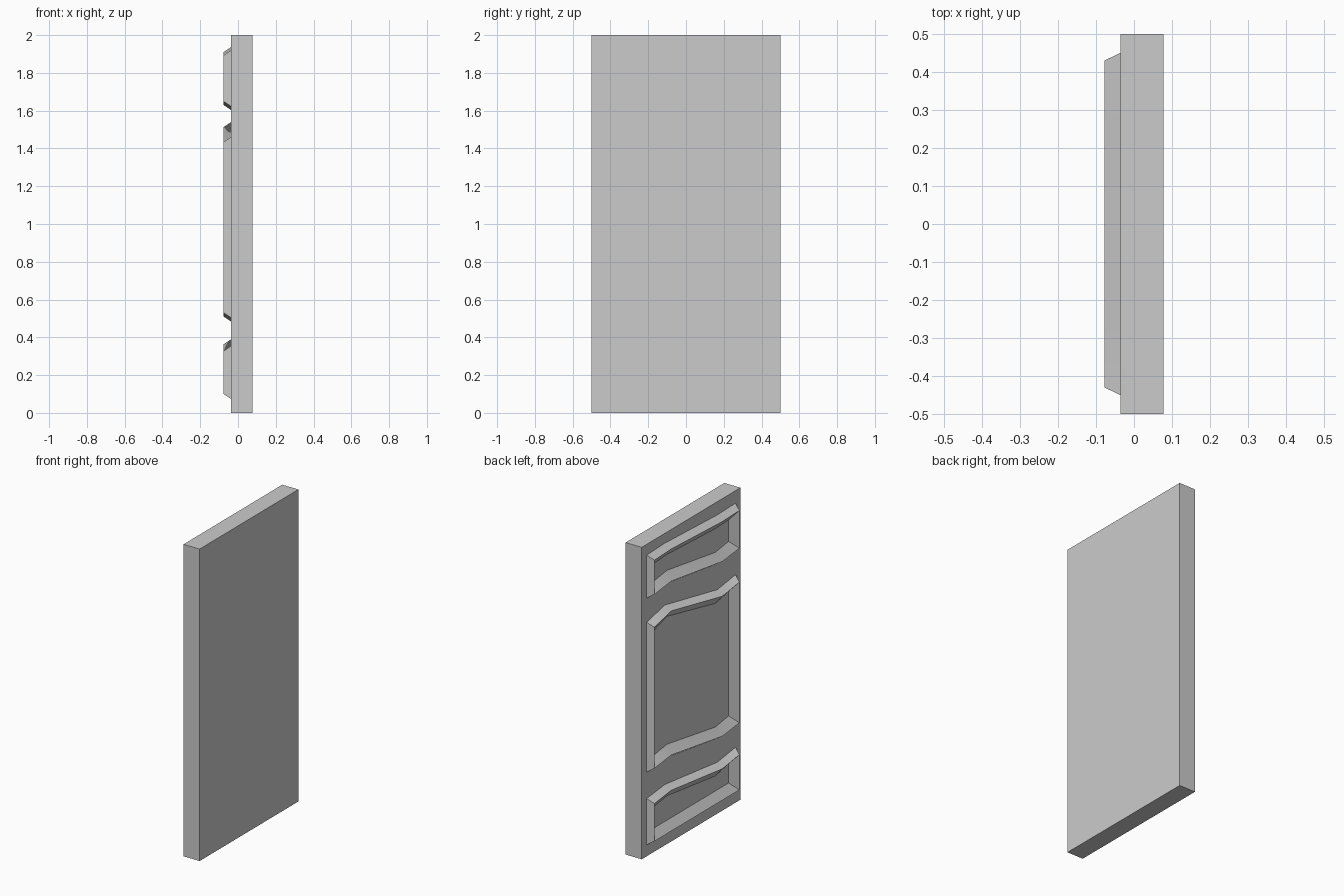
import bpy, bmesh

if "Cube" in bpy.data.objects:
    bpy.data.objects.remove(bpy.data.objects["Cube"])

BASE_X, RIDGE_X, REAR_X = -0.036, -0.078, 0.078


def finish(bm, name):
    bmesh.ops.recalc_face_normals(bm, faces=bm.faces)
    me = bpy.data.meshes.new(name)
    bm.to_mesh(me)
    bm.free()
    ob = bpy.data.objects.new(name, me)
    bpy.context.collection.objects.link(ob)
    return ob


# Door slab
bm = bmesh.new()
bmesh.ops.create_cube(bm, size=1)
for v in bm.verts:
    v.co.x = REAR_X if v.co.x > 0 else BASE_X
    v.co.z = (v.co.z + 0.5) * 2
finish(bm, "door_slab")


# Raised moulding ring: outer foot, ridge, inner foot; rails follow a gentle wave
def moulding(name, top, bottom):
    bm = bmesh.new()
    loops = []
    for x, half, bend, rise in ((BASE_X, 0.45, 0.265, 0),
                                (RIDGE_X, 0.43, 0.26, 0.028),
                                (BASE_X, 0.38, 0.245, 0.08)):
        ys = (half, bend, -bend, -half)
        pts = [(x, y, z - rise) for y, z in zip(ys, top)]
        pts += [(x, y, z + rise) for y, z in reversed(list(zip(ys, bottom)))]
        loops.append([bm.verts.new(p) for p in pts])
    for a, b in zip(loops, loops[1:]):
        for i in range(len(a)):
            j = (i + 1) % len(a)
            bm.faces.new((a[i], a[j], b[j], b[i]))
    ob = finish(bm, name)
    # outward means away from the slab
    if sum(p.normal.x for p in ob.data.polygons) > 0:
        ob.data.flip_normals()
    bpy.ops.object.select_all(action='DESELECT')
    ob.select_set(True)
    bpy.context.view_layer.objects.active = ob
    bpy.ops.object.shade_smooth_by_angle(angle=0.7)


# Top, middle and bottom panels (heights run from +y to -y)
moulding("top_moulding", (1.93, 1.937, 1.915, 1.92), (1.655, 1.675, 1.603, 1.622))
moulding("middle_moulding", (1.50, 1.54, 1.436, 1.461), (0.54, 0.56, 0.483, 0.503))
moulding("bottom_moulding", (0.37, 0.39, 0.33, 0.355), (0.073,) * 4)
